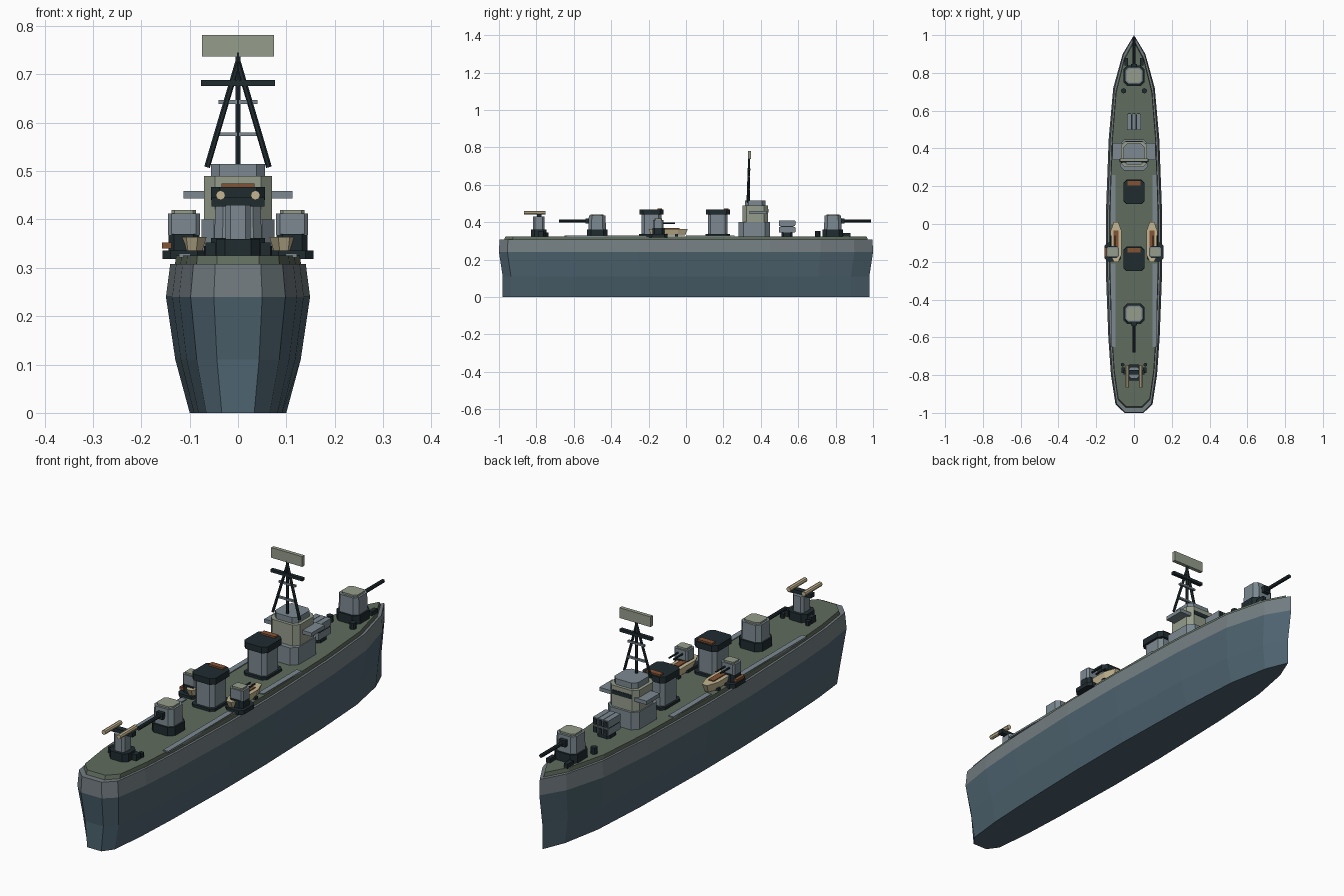
import bpy
import bmesh
from mathutils import Vector

if "Cube" in bpy.data.objects:
    bpy.data.objects.remove(bpy.data.objects["Cube"], do_unlink=True)


def material(name, r, g, b):
    m = bpy.data.materials.new(name)
    m.use_nodes = True
    m.diffuse_color = (r, g, b, 1)
    m.node_tree.nodes["Principled BSDF"].inputs["Base Color"].default_value = (r, g, b, 1)
    return m


HULL = material("hull blue grey", 0.075, 0.125, 0.16)
SIDE = material("upper hull grey", 0.17, 0.205, 0.22)
DECK = material("deck green", 0.115, 0.15, 0.11)
GREY = material("light grey", 0.20, 0.25, 0.28)
PALE = material("pale green grey", 0.30, 0.335, 0.26)
DARK = material("dark steel", 0.014, 0.025, 0.03)
CREAM = material("cream", 0.55, 0.47, 0.29)
BROWN = material("rust brown", 0.23, 0.085, 0.035)


def finish(name, bm, mats):
    bmesh.ops.recalc_face_normals(bm, faces=bm.faces)
    mesh = bpy.data.meshes.new(name)
    bm.to_mesh(mesh)
    bm.free()
    for m in mats:
        mesh.materials.append(m)
    ob = bpy.data.objects.new(name, mesh)
    bpy.context.collection.objects.link(ob)
    return ob


def loft(name, outline, levels, mats, at=(0, 0)):
    """Stack scaled copies of an outline; levels are (z, scale x, scale y).
    One material per band, with the last one also used on the top face."""
    bm = bmesh.new()
    rings = [[bm.verts.new((at[0] + x * sx, at[1] + y * sy, z)) for x, y in outline]
             for z, sx, sy in levels]
    n = len(outline)
    last = len(mats) - 1
    bm.faces.new(rings[0])
    for k in range(len(rings) - 1):
        for i in range(n):
            j = (i + 1) % n
            f = bm.faces.new((rings[k][i], rings[k][j], rings[k + 1][j], rings[k + 1][i]))
            f.material_index = min(k, last)
    bm.faces.new(rings[-1]).material_index = last
    return finish(name, bm, mats)


def chamfered(w, d, c):
    """Half sizes of a rectangle with cut corners."""
    return [(w, -d + c), (w, d - c), (w - c, d), (-w + c, d),
            (-w, d - c), (-w, -d + c), (-w + c, -d), (w - c, -d)]


def block(name, x, y, z0, z1, w, d, mat, c=0.015, taper=1.0):
    return loft(name, chamfered(w, d, c), [(z0, 1, 1), (z1, taper, taper)], [mat], (x, y))


def box(name, x, y, z, w, d, h, mat):
    bm = bmesh.new()
    bmesh.ops.create_cube(bm, size=2)
    for v in bm.verts:
        v.co = Vector((x + v.co.x * w, y + v.co.y * d, z + v.co.z * h))
    return finish(name, bm, [mat])


def rod(name, a, b, r, mat, sides=6):
    a, b = Vector(a), Vector(b)
    bm = bmesh.new()
    bmesh.ops.create_cone(bm, cap_ends=True, segments=sides, radius1=r, radius2=r,
                          depth=(b - a).length)
    turn = (b - a).to_track_quat("Z", "Y")
    for v in bm.verts:
        v.co = turn @ v.co + (a + b) / 2
    return finish(name, bm, [mat])


# Hull and deck share one plan outline
half = [(0.05, -1), (0.098, -0.955), (0.122, -0.8), (0.136, -0.6), (0.149, -0.25),
        (0.149, 0.05), (0.134, 0.45), (0.11, 0.72), (0.06, 0.9)]
plan = half + [(0, 1)] + [(-x, y) for x, y in reversed(half)]
loft("hull", plan, [(0, 0.67, 0.98), (0.11, 0.87, 0.98), (0.24, 1, 1), (0.308, 0.94, 0.997)],
     [HULL, HULL, SIDE])
loft("deck", plan, [(0.3, 0.88, 0.975), (0.325, 0.86, 0.965)], [DECK])

# Side walkways
for s, side in ((1, "left"), (-1, "right")):
    box(side + "_forward_walkway", s * 0.11, 0.13, 0.325, 0.012, 0.13, 0.004, GREY)
    box(side + "_aft_walkway", s * 0.11, -0.43, 0.325, 0.012, 0.22, 0.004, GREY)

# Bridge
block("bridge_base", 0, 0.365, 0.32, 0.4, 0.075, 0.083, GREY, 0.025)
block("bridge_house", 0, 0.37, 0.4, 0.49, 0.07, 0.068, PALE, 0.022)
block("bridge_roof", 0, 0.37, 0.49, 0.515, 0.056, 0.055, GREY, 0.018)
box("bridge_wings", 0, 0.385, 0.451, 0.113, 0.045, 0.008, GREY)
box("bridge_windows", 0, 0.437, 0.462, 0.046, 0.003, 0.009, DARK)

# Tripod mast with radar
MY = 0.337
rod("mast_pole", (0, MY, 0.51), (0, MY, 0.745), 0.006, DARK)
for s in (1, -1):
    rod("mast_leg", (s * 0.064, MY - 0.008, 0.508), (0, MY, 0.725), 0.006, DARK)
box("mast_yard", 0, MY, 0.682, 0.076, 0.008, 0.006, DARK)
box("mast_upper_brace", 0, MY, 0.643, 0.04, 0.005, 0.004, GREY)
box("mast_lower_brace", 0, MY, 0.576, 0.042, 0.005, 0.004, GREY)
box("radar_panel", 0, MY + 0.003, 0.759, 0.074, 0.008, 0.022, PALE)

# Funnels
for name, y in (("forward_funnel", 0.17), ("aft_funnel", -0.185)):
    block(name + "_collar", 0, y, 0.32, 0.336, 0.055, 0.065, DARK)
    block(name, 0, y, 0.33, 0.445, 0.046, 0.053, GREY)
    block(name + "_cap", 0, y, 0.44, 0.467, 0.056, 0.064, DARK, 0.018)
    box(name + "_vent", 0, y + 0.045, 0.469, 0.034, 0.012, 0.005, BROWN)

# Main gun turrets
for name, y, way in (("forward_turret", 0.785, 1), ("aft_turret", -0.475, -1)):
    block(name + "_base", 0, y, 0.32, 0.362, 0.056, 0.055, DARK, 0.022)
    block(name, 0, y, 0.362, 0.435, 0.049, 0.047, GREY, 0.017, 0.95)
    block(name + "_roof", 0, y, 0.435, 0.442, 0.038, 0.035, PALE, 0.012)
    rod(name + "_barrel", (0, y + way * 0.04, 0.406), (0, y + way * 0.205, 0.406), 0.008, DARK, 8)
    box(name + "_mantlet", 0, y + way * 0.052, 0.406, 0.015, 0.01, 0.014, DARK)

# Stern launcher
block("launcher_base", 0, -0.787, 0.32, 0.36, 0.045, 0.042, DARK, 0.018)
block("launcher_pedestal", 0, -0.787, 0.36, 0.43, 0.026, 0.03, GREY, 0.01)
box("launcher_crossbar", 0, -0.785, 0.436, 0.055, 0.012, 0.009, DARK)
for s in (1, -1):
    rod("launcher_tube", (s * 0.036, -0.865, 0.45), (s * 0.036, -0.75, 0.45), 0.01, CREAM, 8)
    box("launcher_locker", s * 0.057, -0.775, 0.338, 0.01, 0.014, 0.014, DARK)

# Rocket box ahead of the bridge
block("rocket_box_base", 0, 0.54, 0.32, 0.345, 0.03, 0.03, DARK, 0.01)
box("rocket_box_tray", 0, 0.54, 0.376, 0.036, 0.036, 0.004, DARK)
for row in (0.36, 0.395):
    for i in range(3):
        x = (i - 1) * 0.025
        box("rocket_cell", x, 0.54, row, 0.0115, 0.043, 0.015, GREY)
        box("rocket_cell_mouth", x, 0.584, row, 0.008, 0.002, 0.011, DARK)

# Boats and side gun mounts
boat = [(0.012, -0.105), (0.03, -0.065), (0.03, 0.055), (0.012, 0.105),
        (-0.012, 0.105), (-0.03, 0.055), (-0.03, -0.065), (-0.012, -0.105)]
for s, side in ((1, "left"), (-1, "right")):
    bx, gx, gy = s * 0.095, s * 0.112, -0.148
    loft(side + "_boat", boat, [(0.328, 0.65, 0.85), (0.364, 1, 1)], [CREAM], (bx, -0.095))
    box(side + "_boat_seats", bx, -0.08, 0.364, 0.013, 0.045, 0.004, BROWN)
    box(side + "_boat_cradle", bx, -0.05, 0.328, 0.03, 0.008, 0.008, DARK)
    block(side + "_gun_platform", gx, gy, 0.318, 0.336, 0.044, 0.05, DARK, 0.016)
    block(side + "_gun_base", gx, gy, 0.336, 0.37, 0.032, 0.032, DARK, 0.012)
    block(side + "_gun_house", gx, gy, 0.368, 0.412, 0.033, 0.028, GREY, 0.008)
    block(side + "_gun_roof", gx, gy, 0.412, 0.419, 0.025, 0.021, PALE, 0.006)
    for dx in (-0.011, 0.011):
        rod(side + "_gun_barrel", (gx + dx, gy + 0.02, 0.395), (gx + dx, gy + 0.088, 0.395),
            0.004, DARK)
box("right_platform_crate", -0.145, -0.15, 0.346, 0.012, 0.025, 0.006, BROWN)

# Bow fittings
for s in (1, -1):
    rod("bow_bollard", (s * 0.055, 0.705, 0.32), (s * 0.055, 0.705, 0.352), 0.014, DARK, 8)
    box("anchor_winch", s * 0.042, 0.86, 0.332, 0.009, 0.02, 0.01, DARK)
    rod("stern_bollard", (s * 0.06, -0.745, 0.32), (s * 0.06, -0.745, 0.345), 0.01, DARK, 8)
